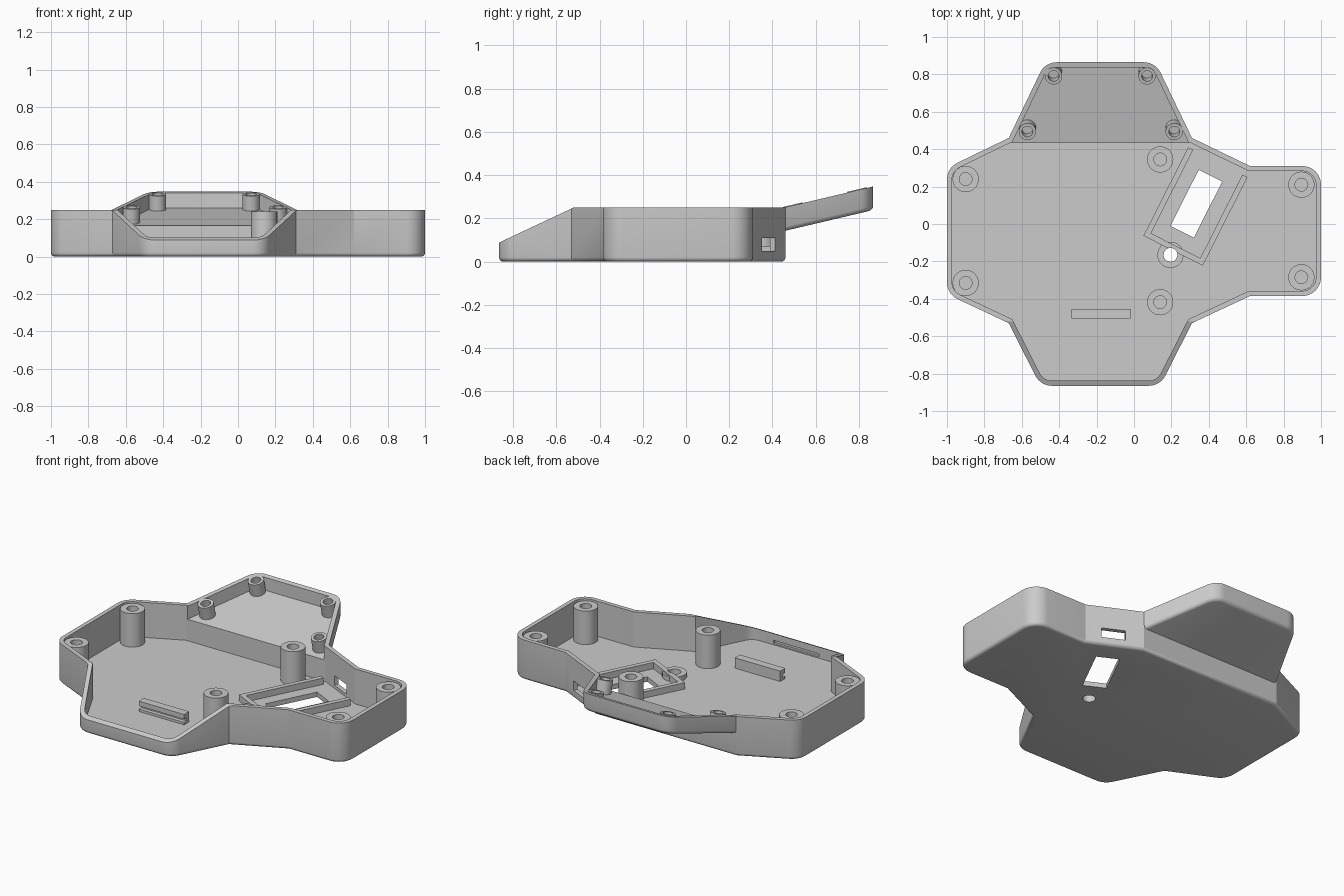
import bpy, bmesh, math
from mathutils import Vector, Matrix

if "Cube" in bpy.data.objects:
    bpy.data.objects.remove(bpy.data.objects["Cube"], do_unlink=True)

SHADE = (0.6, 0.6, 0.6, 1)
grey = bpy.data.materials.new("light_grey_plastic")
grey.use_nodes = True
grey.diffuse_color = SHADE
grey.node_tree.nodes["Principled BSDF"].inputs["Base Color"].default_value = SHADE

WALL, FLOOR, RADIUS = 0.027, 0.03, 0.1
TRAY_SLOPE, BACK_Y = 0.235, 0.46


def finish(name, bm):
    bmesh.ops.recalc_face_normals(bm, faces=bm.faces)
    mesh = bpy.data.meshes.new(name)
    bm.to_mesh(mesh)
    bm.free()
    mesh.materials.append(grey)
    ob = bpy.data.objects.new(name, mesh)
    bpy.context.collection.objects.link(ob)
    return ob


def smooth(ob):
    bpy.ops.object.select_all(action='DESELECT')
    ob.select_set(True)
    bpy.context.view_layer.objects.active = ob
    bpy.ops.object.shade_smooth_by_angle(angle=math.radians(25))


def boolean(ob, tool, operation='DIFFERENCE', keep=False):
    mod = ob.modifiers.new(operation, 'BOOLEAN')
    mod.operation, mod.object, mod.solver = operation, tool, 'EXACT'
    bpy.context.view_layer.objects.active = ob
    bpy.ops.object.modifier_apply(modifier=mod.name)
    if not keep:
        bpy.data.objects.remove(tool, do_unlink=True)


def outline(corners, inset=0.0, steps=8):
    """Inset a counter-clockwise list of (x, y, radius) and round its corners."""
    pts = [Vector((x, y, 0)) for x, y, r in corners]
    n = len(pts)
    moved = []
    for i, p in enumerate(pts):
        a, b = (p - pts[i - 1]).normalized(), (pts[(i + 1) % n] - p).normalized()
        na, nb = Vector((-a.y, a.x, 0)), Vector((-b.y, b.x, 0))
        moved.append(p + (na + nb) / (1 + na.dot(nb)) * inset)
    result = []
    for i, p in enumerate(moved):
        r = corners[i][2] - inset
        if r <= 0:
            result.append(p)
            continue
        a = (moved[i - 1] - p).normalized()
        b = (moved[(i + 1) % n] - p).normalized()
        half = a.angle(b) / 2
        centre = p + (a + b).normalized() * r / math.sin(half)
        reach = r / math.tan(half)
        start = p + a * reach - centre
        sweep = math.pi - 2 * half
        result += [centre + Matrix.Rotation(sweep * k / steps, 3, 'Z') @ start
                   for k in range(steps + 1)]
    return result


def prism(name, pts, low, high, low_slope=0.0, high_slope=0.0, y0=0.0, fillet=0.0, fillet_from=-9):
    """Upright prism whose bottom and top may slope along y."""
    bm = bmesh.new()
    bot = [bm.verts.new((p.x, p.y, low + low_slope * (p.y - y0))) for p in pts]
    top = [bm.verts.new((p.x, p.y, high + high_slope * (p.y - y0))) for p in pts]
    base = bm.faces.new(bot)
    bm.faces.new(top)
    for i in range(len(pts)):
        j = (i + 1) % len(pts)
        bm.faces.new((bot[i], bot[j], top[j], top[i]))
    if fillet:
        bmesh.ops.recalc_face_normals(bm, faces=bm.faces)
        edges = [e for e in base.edges if max(v.co.y for v in e.verts) > fillet_from]
        bmesh.ops.bevel(bm, geom=edges, offset=fillet, segments=4, profile=0.5, affect='EDGES')
    return finish(name, bm)


def box(name, x, y, z, place=Matrix()):
    """Box from (min, max) ranges, placed by a matrix."""
    bm = bmesh.new()
    bmesh.ops.create_cube(bm, size=1)
    for v in bm.verts:
        v.co = place @ Vector([r[0] if c < 0 else r[1] for c, r in zip(v.co, (x, y, z))])
    return finish(name, bm)


def tube(name, place, height, r, hole, hole_floor=None, sides=32):
    """Revolved post with a blind hole, or an open ring when no hole floor is given."""
    profile = [(r, 0), (r, height), (hole, height), (hole, hole_floor or 0)]
    bm = bmesh.new()
    rings = [[bm.verts.new(place @ Vector((rad * math.cos(t), rad * math.sin(t), z)))
              for t in (math.tau * k / sides for k in range(sides))] for rad, z in profile]
    pairs = list(zip(rings, rings[1:]))
    if hole_floor is None:
        pairs.append((rings[-1], rings[0]))
    else:
        bm.faces.new(rings[0])
        bm.faces.new(rings[-1])
    for a, b in pairs:
        for i in range(sides):
            j = (i + 1) % sides
            bm.faces.new((a[i], a[j], b[j], b[i]))
    ob = finish(name, bm)
    smooth(ob)


def tray_corners(y_start):
    spread = 0.481 * (BACK_Y - y_start)
    return [(-0.67 - spread, y_start, 0), (0.31 + spread, y_start, 0),
            (0.115, 0.865, RADIUS), (-0.475, 0.865, RADIUS)]


# Main shell with the raised sloping back tray
body = [(-0.5, -0.865, RADIUS), (0.14, -0.865, RADIUS), (0.31, -0.53, 0), (0.62, -0.385, 0),
        (1, -0.385, RADIUS), (1, 0.31, RADIUS), (0.62, 0.31, 0), (0.31, BACK_Y, 0),
        (-0.67, BACK_Y, 0), (-1, 0.3, RADIUS), (-1, -0.375, RADIUS), (-0.67, -0.53, 0)]
shell = prism("case_shell", outline(body), 0, 0.25, fillet=0.02)
tray = prism("tray", outline(tray_corners(0.445)), 0.143, 0.252, TRAY_SLOPE, TRAY_SLOPE, BACK_Y,
             fillet=0.02, fillet_from=0.45)
boolean(shell, tray, 'UNION')
boolean(shell, prism("body_cavity", outline(body, WALL), FLOOR, 0.6))
boolean(shell, prism("tray_cavity", outline(tray_corners(0.39), WALL), 0.171, 0.7,
                     TRAY_SLOPE, 0, BACK_Y))

# Sloped rim at the front
rim = [Vector(p) for p in ((-1.2, -1, 0), (1.2, -1, 0), (1.2, -0.52, 0), (-1.2, -0.52, 0))]
boolean(shell, prism("rim_cutter", rim, 0.25, 0.7, 0.47, 0, -0.52))

# Window, connector slot, button hole and front wall groove
frame = Matrix.Translation((0.333, 0.108, 0)) @ Matrix.Rotation(math.radians(-26.8), 4, 'Z')
boolean(shell, box("window_cutter", (-0.07, 0.07), (-0.168, 0.168), (-0.1, 0.1), frame))
boolean(shell, box("slot_cutter", (-0.07, 0.07), (0.25, 0.36), (0.05, 0.11), frame))
boolean(shell, box("groove_cutter", (-0.335, -0.02), (-0.853, -0.8), (0.038, 0.058)))
ring_spot = Vector((0.195, -0.165, 0))
circle = [ring_spot + Matrix.Rotation(math.tau * k / 32, 3, 'Z') @ Vector((0.037, 0, 0))
          for k in range(32)]
hole = prism("hole_cutter", circle, -0.1, 0.2)
boolean(shell, hole, keep=True)
smooth(shell)

# Three-sided rib frame around the window
box("window_rib_right", (-0.175, -0.145), (-0.25, 0.25), (0.02, 0.07), frame)
box("window_rib_left", (0.15, 0.18), (-0.25, 0.25), (0.02, 0.07), frame)
front_rib = box("window_rib_front", (-0.175, 0.18), (-0.28, -0.25), (0.02, 0.07), frame)
boolean(front_rib, hole)
tube("button_ring", Matrix.Translation(ring_spot + Vector((0, 0, 0.025))), 0.035, 0.07, 0.037)

# Grooved holder bar
box("holder_base", (-0.335, -0.02), (-0.505, -0.455), (0.02, 0.045))
box("holder_web", (-0.335, -0.02), (-0.48, -0.455), (0.045, 0.065))
box("holder_lip", (-0.335, -0.02), (-0.505, -0.455), (0.065, 0.095))

# Tall screw posts in the body
for i, (x, y) in enumerate([(-0.9, 0.24), (-0.9, -0.315), (0.895, 0.21), (0.895, -0.285),
                            (0.14, 0.345), (0.14, -0.418)]):
    tube(f"screw_post_{i + 1}", Matrix.Translation((x, y, 0.02)), 0.22, 0.07, 0.034, 0.03)

# Short tilted posts in the tray
tilt = Matrix.Rotation(math.atan(TRAY_SLOPE), 4, 'X')
for i, (x, y) in enumerate([(-0.43, 0.812), (0.07, 0.812), (-0.57, 0.515), (0.215, 0.515)]):
    base = Matrix.Translation((x, y, 0.161 + TRAY_SLOPE * (y - BACK_Y)))
    tube(f"tray_post_{i + 1}", base @ tilt, 0.092, 0.046, 0.029, 0.02)
